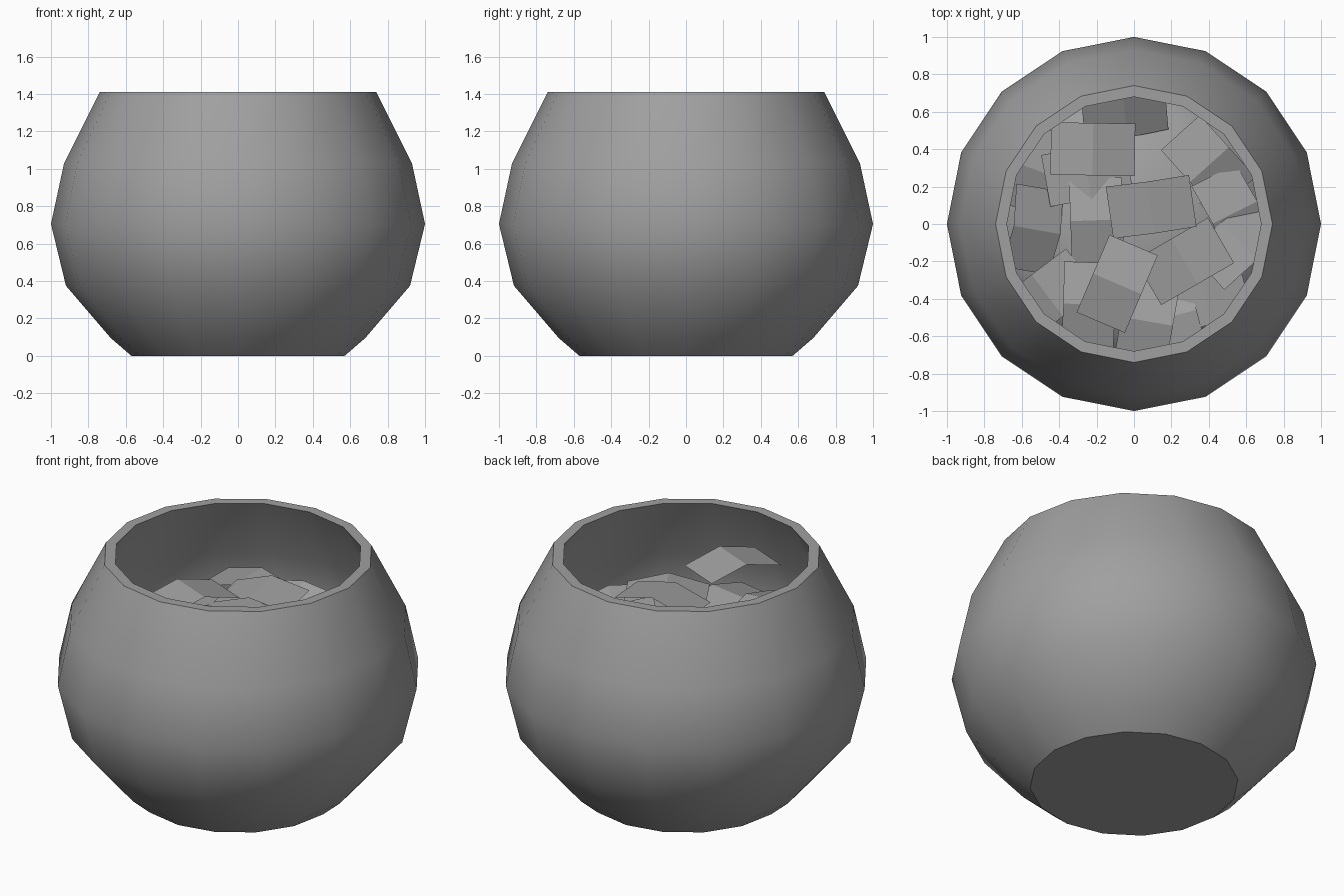
import bpy, bmesh, math
from mathutils import Matrix, Euler

if "Cube" in bpy.data.objects:
    bpy.data.objects.remove(bpy.data.objects["Cube"])

SIDES = 16

grey = bpy.data.materials.new("plain_grey")
grey.diffuse_color = (0.35, 0.35, 0.35, 1)
grey.use_nodes = True
grey.node_tree.nodes["Principled BSDF"].inputs["Base Color"].default_value = grey.diffuse_color


def finish(bm, name, smooth=False):
    mesh = bpy.data.meshes.new(name)
    bm.to_mesh(mesh)
    bm.free()
    mesh.materials.append(grey)
    obj = bpy.data.objects.new(name, mesh)
    bpy.context.collection.objects.link(obj)
    if smooth:
        bpy.ops.object.select_all(action='DESELECT')
        bpy.context.view_layer.objects.active = obj
        obj.select_set(True)
        bpy.ops.object.shade_smooth_by_angle(angle=math.radians(36))
    return obj


# Rings of vertices joined up along a (radius, height) profile
def lathe(bm, profile):
    rings = []
    for r, z in profile:
        rings.append([bm.verts.new((r * math.cos(math.tau * i / SIDES),
                                    r * math.sin(math.tau * i / SIDES), z)) for i in range(SIDES)])
    for low, high in zip(rings, rings[1:]):
        for i in range(SIDES):
            j = (i + 1) % SIDES
            bm.faces.new((low[i], low[j], high[j], high[i]))
    return rings


# Bowl: from the outer foot, over the rim, to the inner floor
bm = bmesh.new()
rings = lathe(bm, [(0.57, 0), (0.68, 0.095), (0.92, 0.375), (1.0, 0.705), (0.93, 1.03),
                   (0.74, 1.41), (0.68, 1.41), (0.87, 1.02), (0.94, 0.705), (0.86, 0.40),
                   (0.64, 0.14), (0.54, 0.06)])
bm.faces.new(rings[0][::-1])
bm.faces.new(rings[-1])
finish(bm, "bowl", True)

# Rounded filling that the chips lie on
bm = bmesh.new()
dome = [(0.86 * math.cos(a), 0.38 + 0.52 * math.sin(a))
        for a in (math.radians(22.5 * k) for k in range(4))]
rings = lathe(bm, dome)
peak = bm.verts.new((0, 0, 0.90))
for i in range(SIDES):
    bm.faces.new((rings[-1][i], rings[-1][(i + 1) % SIDES], peak))
finish(bm, "filling_mound", True)


# Chip: a thin rectangle folded once across the middle
def add_chip(bm, x, y, z, yaw, pitch=0, roll=0, fold=0.06):
    m = (Matrix.Translation((x, y, z)) @ Matrix.Rotation(math.radians(yaw), 4, 'Z')
         @ Euler((math.radians(roll), math.radians(pitch), 0)).to_matrix().to_4x4())
    cols = []
    for px, pz in ((-0.225, -fold / 2), (0, fold / 2), (0.225, -fold / 2)):
        cols.append([bm.verts.new(m @ Matrix.Translation((px, py, pz)).translation)
                     for py in (-0.14, 0.14)])
    for a, b in zip(cols, cols[1:]):
        bm.faces.new((a[0], b[0], b[1], a[1]))


# Top layer of chips: x, y, z, yaw, pitch, roll
top = [(-0.22, 0.40, 1.04, -1, 0, 0), (0.09, 0.09, 1.18, 8, -4, 4),
       (-0.09, -0.32, 1.28, 67, 0, 0), (0.27, -0.20, 1.06, 30, 0, 0),
       (-0.53, -0.03, 0.92, 80, 0, 25), (0.53, 0.06, 0.88, -65, 5, -18),
       (0.56, -0.10, 0.93, 40, 14, -8), (0.40, 0.32, 0.86, -48, 8, 0),
       (-0.05, 0.60, 0.88, 5, 0, 25), (-0.46, -0.38, 0.94, 37, -8, 0),
       (-0.24, -0.43, 1.02, 88, 0, 5), (0.07, -0.52, 0.94, 80, 0, 0)]
# Second layer, showing through the gaps
second = [(0.20, -0.50, 0.86, 105, 10, 0), (-0.20, 0.02, 0.96, 92, 0, 0),
          (-0.25, 0.27, 0.93, 10, 0, 0), (0.38, 0.14, 0.82, -55, 0, 5),
          (-0.50, 0.28, 0.84, 70, 0, 10), (0.38, -0.40, 0.86, 15, 0, 0)]
bm = bmesh.new()
for c in top + second:
    add_chip(bm, *c)
finish(bm, "chips")
